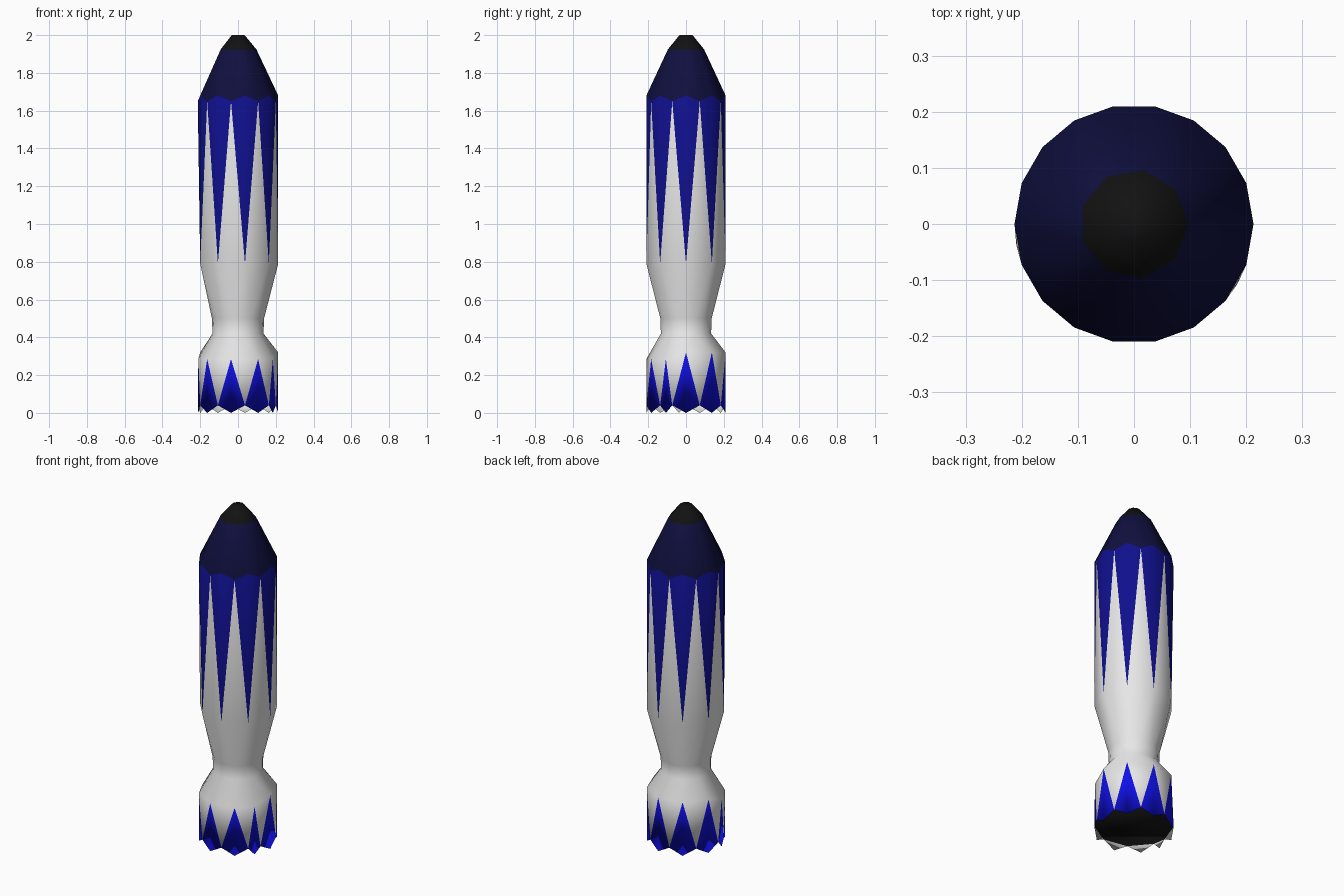
import bpy, bmesh
from math import radians, cos, sin

cube = bpy.data.objects.get("Cube")
if cube:
    bpy.data.objects.remove(cube, do_unlink=True)

mesh = bpy.data.meshes.new("rocket_hull")
hull = bpy.data.objects.new("rocket_hull", mesh)
bpy.context.collection.objects.link(hull)


def add_material(name, color):
    mat = bpy.data.materials.new(name)
    mat.use_nodes = True
    mat.diffuse_color = color
    bsdf = mat.node_tree.nodes["Principled BSDF"]
    bsdf.inputs["Base Color"].default_value = color
    bsdf.inputs["Roughness"].default_value = 0.6
    mesh.materials.append(mat)
    return len(mesh.materials) - 1


WHITE = add_material("white", (0.8, 0.8, 0.8, 1))
NAVY = add_material("navy", (0.005, 0.005, 0.05, 1))
BLUE = add_material("deep_blue", (0.005, 0.005, 0.27, 1))
BRIGHT = add_material("bright_blue", (0.005, 0.005, 0.8, 1))
BLACK = add_material("black", (0.006, 0.006, 0.006, 1))

bm = bmesh.new()
RADIUS = 0.213


def ring(angles, radius, height):
    """Ring of (angle, vertex); height maps an angle to z."""
    return [(a, bm.verts.new((radius * cos(radians(a)), radius * sin(radians(a)), height(a))))
            for a in angles]


def face(verts, mat):
    f = bm.faces.new(verts)
    f.material_index = mat
    f.smooth = True


def stitch(a, b, mat_a, mat_b):
    """Zip two rings with triangles; mat_a goes on those with an edge on ring a."""
    a, b = ([*r, (r[0][0] + 360, r[0][1])] for r in (a, b))
    i = j = 0
    while i < len(a) - 1 or j < len(b) - 1:
        step_b = i == len(a) - 1 or (j < len(b) - 1 and b[j + 1][0] <= a[i + 1][0])
        if step_b:
            face((a[i][1], b[j][1], b[j + 1][1]), mat_b)
            j += 1
        else:
            face((a[i][1], b[j][1], a[i + 1][1]), mat_a)
            i += 1


nine = range(0, 360, 40)
eighteen = range(0, 360, 20)

# Nose and body rings, from the top down
tip = ring(nine, 0.035, lambda a: 2.0)
nose = ring(nine, 0.097, lambda a: 1.925)
shoulder = ring(eighteen, RADIUS, lambda a: 1.65 if a % 40 else 1.68)
belly = ring(nine, RADIUS, lambda a: 0.79)
waist_top = ring(eighteen, 0.138, lambda a: 0.5)
waist_low = ring(eighteen, 0.135, lambda a: 0.42)

# Tail: ten spikes, the two side ones half as wide
spikes = [0, 40, 80, 120, 160, 190, 220, 260, 300, 330]
notches = [20, 60, 100, 140, 180, 200, 240, 280, 320, 340]
tail_top = ring(spikes, RADIUS, lambda a: 0.32 if a < 170 else 0.285)
tail_base = ring(sorted(spikes + notches), RADIUS, lambda a: 0.04 if a in notches else 0.0)

# Skin: painted points come from the zigzag rings
stitch(tip, nose, BLACK, BLACK)
stitch(shoulder, nose, NAVY, NAVY)
stitch(shoulder, belly, BLUE, WHITE)
stitch(waist_top, belly, WHITE, WHITE)
stitch(waist_top, waist_low, WHITE, WHITE)
stitch(waist_low, tail_top, WHITE, WHITE)
stitch(tail_base, tail_top, BRIGHT, WHITE)

# Nose cap, black base plate and white backs of the spike tips
face([v for _, v in tip], BLACK)
face([v for a, v in tail_base if a in notches], BLACK)
for k, (a, v) in enumerate(tail_base):
    if a in spikes:
        face((tail_base[k - 1][1], v, tail_base[(k + 1) % len(tail_base)][1]), WHITE)

bmesh.ops.recalc_face_normals(bm, faces=bm.faces)
bm.to_mesh(mesh)
bm.free()
